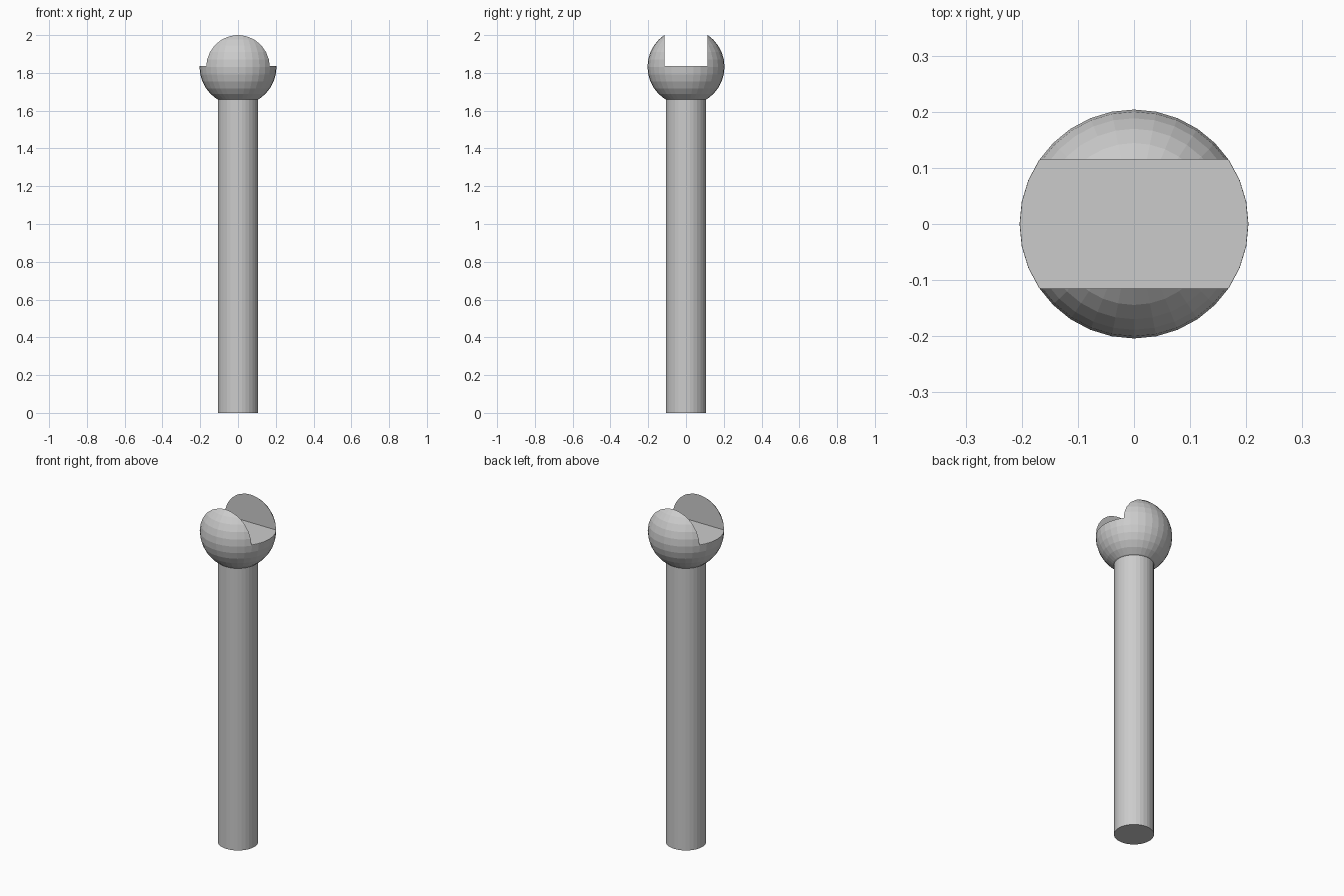
import bpy

if "Cube" in bpy.data.objects:
    bpy.data.objects.remove(bpy.data.objects["Cube"])

STEM_R = 0.107
BALL_R, BALL_Z = 0.204, 1.832
SLOT_HALF, SLOT_FLOOR = 0.115, 1.836


def apply_boolean(target, tool, operation):
    """Combine target with tool, then discard the tool."""
    mod = target.modifiers.new(operation.title(), 'BOOLEAN')
    mod.operation = operation
    mod.solver = 'EXACT'
    mod.object = tool
    bpy.context.view_layer.objects.active = target
    bpy.ops.object.modifier_apply(modifier=mod.name)
    bpy.data.objects.remove(tool, do_unlink=True)


# Ball head
bpy.ops.mesh.primitive_uv_sphere_add(segments=32, ring_count=16, radius=BALL_R,
                                     location=(0, 0, BALL_Z))
pin = bpy.context.object
pin.name = "slotted_ball_pin"

# Straight stem, ending inside the ball
stem_top = 1.72
bpy.ops.mesh.primitive_cylinder_add(vertices=32, radius=STEM_R, depth=stem_top,
                                    location=(0, 0, stem_top / 2))
stem = bpy.context.object
stem.name = "stem"
apply_boolean(pin, stem, 'UNION')

# Square slot across the top of the ball, running along x
slot_height = 0.4
bpy.ops.mesh.primitive_cube_add(size=1, location=(0, 0, SLOT_FLOOR + slot_height / 2))
slot = bpy.context.object
slot.name = "slot_cutter"
slot.scale = (1, 2 * SLOT_HALF, slot_height)
slot.hide_render = True
apply_boolean(pin, slot, 'DIFFERENCE')
